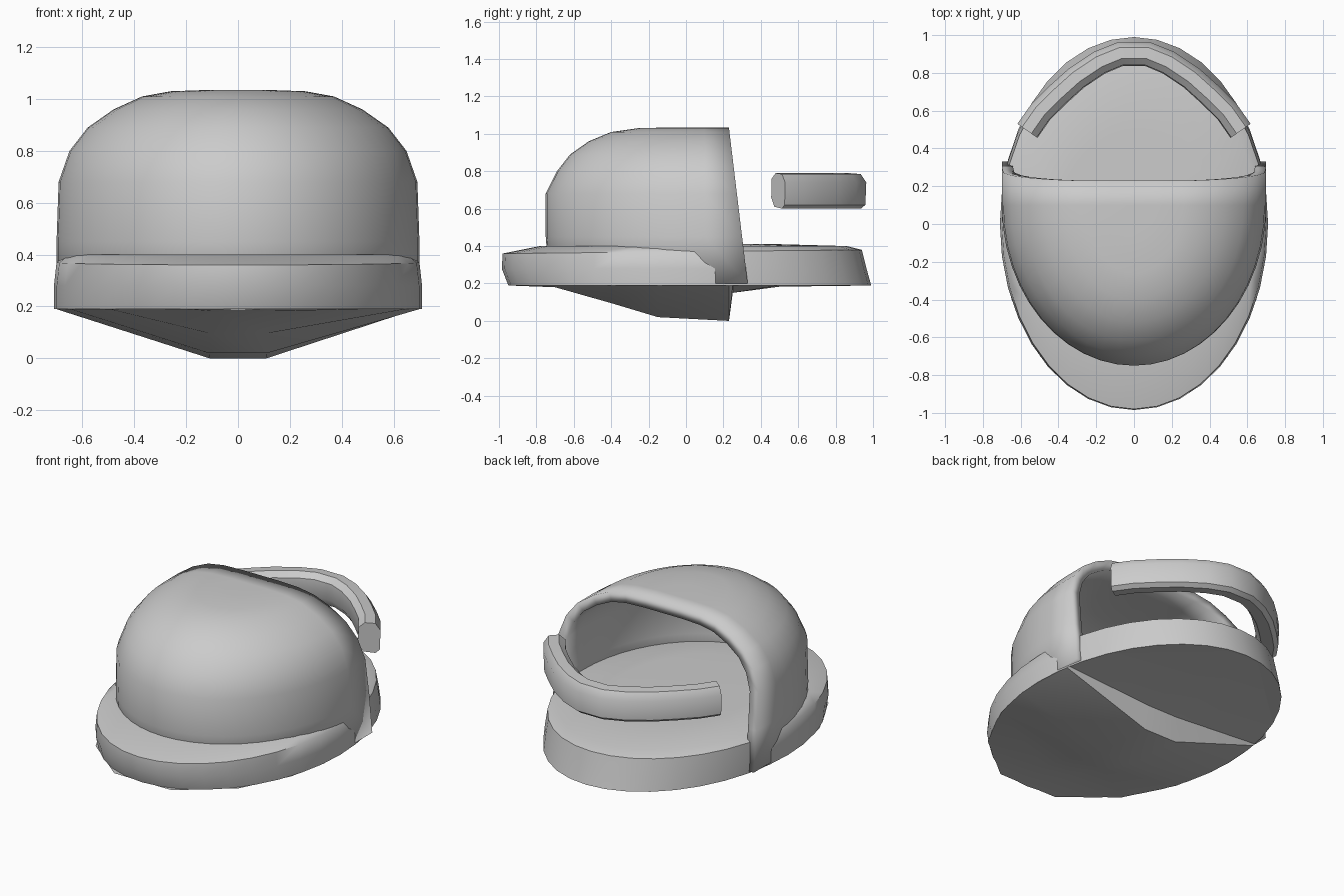
import bpy, bmesh, math
from mathutils import Vector

if "Cube" in bpy.data.objects:
    bpy.data.objects.remove(bpy.data.objects["Cube"])


def add_mesh(name, rows, closed=False, caps=(), angle=40):
    """Skin a list of equally long rows of points."""
    bm = bmesh.new()
    grid = [[bm.verts.new(p) for p in row] for row in rows]
    n = len(rows[0])
    for a, b in zip(grid, grid[1:]):
        for i in range(n if closed else n - 1):
            j = (i + 1) % n
            bm.faces.new((a[i], a[j], b[j], b[i]))
    for c in caps:
        bm.faces.new(grid[c])
    bmesh.ops.remove_doubles(bm, verts=bm.verts, dist=0.001)
    bmesh.ops.recalc_face_normals(bm, faces=bm.faces)
    me = bpy.data.meshes.new(name)
    bm.to_mesh(me)
    bm.free()
    ob = bpy.data.objects.new(name, me)
    bpy.context.collection.objects.link(ob)
    bpy.ops.object.select_all(action='DESELECT')
    bpy.context.view_layer.objects.active = ob
    ob.select_set(True)
    bpy.ops.object.shade_smooth_by_angle(angle=math.radians(angle))
    return ob


# Dome shell: half-ellipse levels, cut open at the back
levels = [(.70, .83, .20), (.70, .85, .45), (.692, .85, .68), (.65, .79, .80),
          (.58, .72, .89), (.48, .62, .96), (.37, .50, 1.01), (.26, .36, 1.03),
          (.12, .17, 1.035), (0, .02, 1.035)]
rows = []
for rx, ry, z in levels:
    back = .33 - .10 * (z - .2) / .83
    row = [(rx, back, z)]
    for i in range(25):
        a = math.pi * i / 24
        row.append((rx * math.cos(a), .1 - ry * math.sin(a), z))
    row.append((-rx, back, z))
    rows.append(row)
dome = add_mesh("dome_shell", rows)
# Wall thickness points inward, towards the open hollow
centre_face = max(dome.data.polygons, key=lambda f: f.center.z)
shell = dome.modifiers.new("thickness", 'SOLIDIFY')
shell.thickness = .06
shell.offset = -1 if centre_face.normal.z > 0 else 1


# Oval skirt with a sloping top deck
def ring(rx, front, back, zf, zb):
    pts = []
    for i in range(36):
        a = 2 * math.pi * i / 36
        s = math.sin(a)
        y = s * (back if s > 0 else front)
        z = zf + (zb - zf) * (s + 1) / 2
        pts.append((rx * math.cos(a), y, z))
    return pts


skirt = [ring(.71, .95, .99, .19, .19), ring(.71, .985, .965, .28, .28),
         ring(.70, .98, .94, .36, .38), ring(.66, .78, .86, .40, .40),
         ring(.40, .50, .50, .41, .41), ring(0, 0, 0, .41, .41)]
add_mesh("base_skirt", skirt, closed=True, caps=(0,), angle=50)

# Shallow keel below the skirt, stepped up behind the dome
stations = [(-.94, .189), (-.7, .18), (-.4, .095), (-.15, .02), (.23, 0),
            (.25, .15), (.5, .183), (.97, .189)]
keel = []
for y, z in stations:
    w = .71 * math.sqrt(max(0.0, 1 - (y / .98) ** 2))
    keel.append([(-w, y, .19), (-w * .16, y, z), (w * .16, y, z), (w, y, .19)])
add_mesh("keel", keel, angle=25)

# Floating curved rail at the back
half = [(.56, .49), (.49, .59), (.40, .68), (.30, .77), (.18, .85), (.07, .895)]
path = [Vector((x, y, 0)) for x, y in half]
path += [Vector((-x, y, 0)) for x, y in reversed(half)]
section = [(.07, .04), (.065, -.08), (.04, -.1), (-.03, -.09),
           (-.06, -.04), (-.055, .06), (-.02, .09), (.04, .085)]
rail = []
for i, p in enumerate(path):
    t = (path[min(i + 1, len(path) - 1)] - path[max(i - 1, 0)]).normalized()
    out = Vector((t.y, -t.x, 0))
    if out.y < 0:
        out = -out
    rail.append([p + out * o + Vector((0, 0, .70 + h)) for o, h in section])
add_mesh("rear_rail", rail, closed=True, caps=(0, -1), angle=45)
